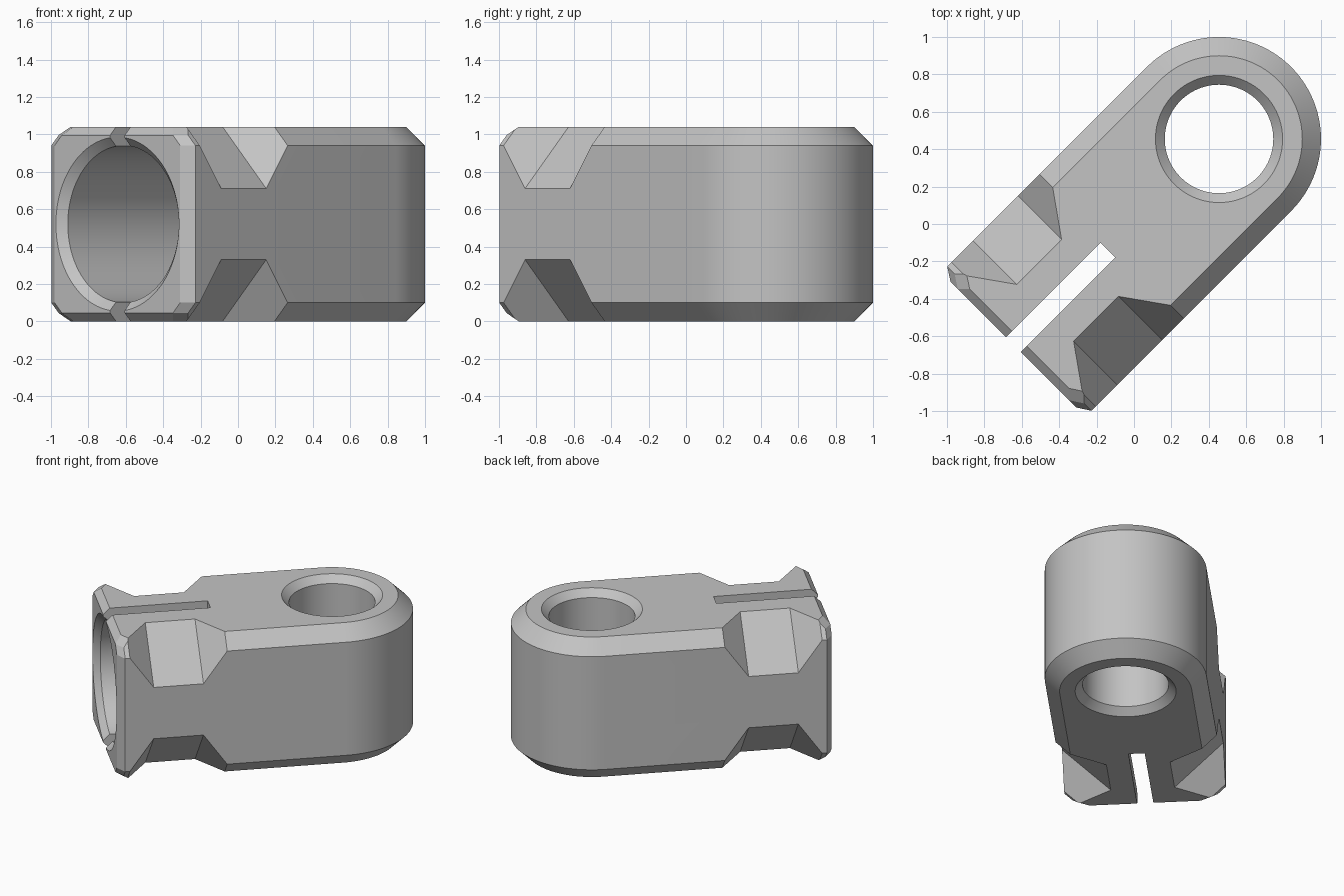
import bpy, bmesh, math
from mathutils import Matrix

if "Cube" in bpy.data.objects:
    bpy.data.objects.remove(bpy.data.objects["Cube"])

HEIGHT = 1.04
MID = HEIGHT / 2
HALF_WIDTH = 0.545
EYE = 0.643          # distance from the origin to the eye centre, along the part
FRONT = -0.912       # clamp face
BEVEL = 0.1
EDGE = 0.045

grey = bpy.data.materials.new("light_grey")
grey.use_nodes = True
grey.diffuse_color = (0.55, 0.55, 0.55, 1)
grey.node_tree.nodes["Principled BSDF"].inputs["Base Color"].default_value = (0.55, 0.55, 0.55, 1)


def loft(name, rings, matrix=Matrix()):
    """Closed solid through rings with equal point counts."""
    bm = bmesh.new()
    loops = [[bm.verts.new(p) for p in ring] for ring in rings]
    for a, b in zip(loops, loops[1:]):
        for i in range(len(a)):
            j = (i + 1) % len(a)
            bm.faces.new((a[i], a[j], b[j], b[i]))
    bm.faces.new(loops[0][::-1])
    bm.faces.new(loops[-1])
    bm.transform(matrix)
    bmesh.ops.recalc_face_normals(bm, faces=bm.faces)
    mesh = bpy.data.meshes.new(name)
    bm.to_mesh(mesh)
    bm.free()
    mesh.materials.append(grey)
    obj = bpy.data.objects.new(name, mesh)
    bpy.context.collection.objects.link(obj)
    return obj


def lathe(name, profile, matrix, sides=96):
    turn = [2 * math.pi * i / sides for i in range(sides)]
    return loft(name, [[(r * math.cos(t), r * math.sin(t), z) for t in turn]
                       for r, z in profile], matrix)


def outline(inset, front, z, steps=48):
    """Plan shape: round eye end, straight sides, clipped front corners."""
    w = HALF_WIDTH - inset
    pts = [(front, -w + 0.07, z), (front + EDGE, -w, z)]
    for i in range(steps + 1):
        t = math.pi * (i / steps - 0.5)
        pts.append((EYE + w * math.cos(t), w * math.sin(t), z))
    return pts + [(front + EDGE, w, z), (front, w - 0.07, z)]


# Body with bevelled top and bottom edges
levels = [(BEVEL, FRONT + EDGE, 0), (BEVEL - EDGE, FRONT, EDGE), (0, FRONT, BEVEL)]
rings = [outline(*lv) for lv in levels]
rings += [outline(i, f, HEIGHT - z) for i, f, z in reversed(levels)]
body = loft("clamp_body", rings)

# Vertical eye hole, countersunk at both ends
cutters = [lathe("eye_hole_cutter",
                 [(0.35, -0.01), (0.29, 0.05), (0.29, HEIGHT - 0.05), (0.35, HEIGHT + 0.01)],
                 Matrix.Translation((EYE, 0, 0)))]

# Horizontal clamp bore, countersunk at the front
cutters.append(lathe("bore_cutter",
                     [(0.475, FRONT - 0.01), (0.42, FRONT + EDGE), (0.42, 0.1)],
                     Matrix.Translation((0, 0, MID)) @ Matrix.Rotation(math.pi / 2, 4, 'Y')))

# Slit through the clamp
slit = [(-1.2, -0.055), (-0.198, -0.055), (-0.198, 0.055), (-1.2, 0.055)]
cutters.append(loft("slit_cutter", [[(x, y, z) for x, y in slit] for z in (-0.1, HEIGHT + 0.1)]))

# Trapezoid notches across the four long edges
notch = [(-0.672, 0.52), (-0.332, 0.52), (-0.132, 0.72), (-0.872, 0.72)]
for k in range(4):
    matrix = (Matrix.Translation((0, 0, MID))
              @ Matrix.Rotation(math.pi / 4 + k * math.pi / 2, 4, 'X'))
    cutters.append(loft("notch_cutter", [[(x, y, z) for x, y in notch] for z in (-0.6, 0.6)], matrix))

# Cut and bake
bpy.context.view_layer.objects.active = body
for cutter in cutters:
    cutter.hide_render = True
    mod = body.modifiers.new("cut", 'BOOLEAN')
    mod.operation = 'DIFFERENCE'
    mod.solver = 'EXACT'
    mod.object = cutter
    bpy.ops.object.modifier_apply(modifier=mod.name)
    bpy.data.objects.remove(cutter)

# Turn the part diagonally and smooth its round walls
body.rotation_euler.z = math.pi / 4
for other in bpy.context.selected_objects:
    other.select_set(False)
body.select_set(True)
bpy.ops.object.shade_smooth_by_angle(angle=math.radians(20))
